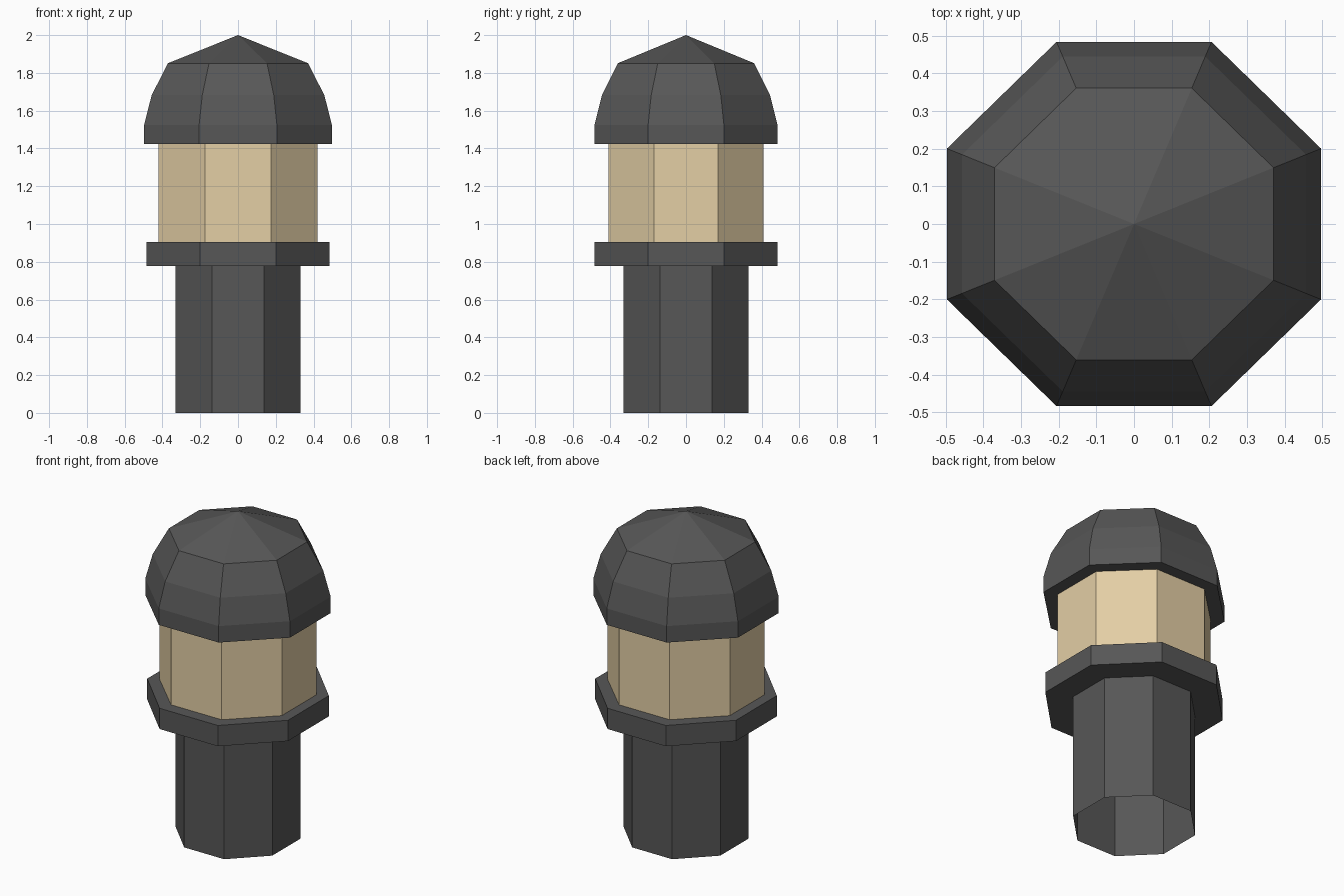
import bpy, bmesh, math

if "Cube" in bpy.data.objects:
    bpy.data.objects.remove(bpy.data.objects["Cube"])

SIDES = 8


def material(name, rgb):
    m = bpy.data.materials.new(name)
    m.diffuse_color = (*rgb, 1.0)
    m.use_nodes = True
    m.node_tree.nodes["Principled BSDF"].inputs["Base Color"].default_value = m.diffuse_color
    return m


dark = material("dark grey metal", (0.095, 0.095, 0.095))
cream = material("warm cream glass", (0.77, 0.62, 0.375))


def lathe(name, profile, mat, x_scale=1.0, cap_bottom=True, cap_top=True):
    """Stack octagonal rings; profile = (apothem, z), flat sides facing the axes."""
    bm = bmesh.new()
    rings = []
    for apothem, z in profile:
        if apothem == 0:
            rings.append([bm.verts.new((0, 0, z))])
            continue
        r = apothem / math.cos(math.pi / SIDES)
        angles = [(i + 0.5) * 2 * math.pi / SIDES for i in range(SIDES)]
        rings.append([bm.verts.new((r * math.cos(a) * x_scale, r * math.sin(a), z))
                      for a in angles])
    for low, high in zip(rings, rings[1:]):
        for i in range(SIDES):
            j = (i + 1) % SIDES
            if len(high) == 1:
                bm.faces.new((low[i], low[j], high[0]))
            else:
                bm.faces.new((low[i], low[j], high[j], high[i]))
    if cap_bottom:
        bm.faces.new(rings[0][::-1])
    if cap_top and len(rings[-1]) > 1:
        bm.faces.new(rings[-1])
    mesh = bpy.data.meshes.new(name)
    bm.to_mesh(mesh)
    bm.free()
    mesh.materials.append(mat)
    obj = bpy.data.objects.new(name, mesh)
    bpy.context.collection.objects.link(obj)
    return obj


# Hollow post, open at the bottom
lathe("post", [(0.332, 0), (0.332, 0.777)], dark, cap_bottom=False, cap_top=False)
# Collar under the lamp
lathe("collar", [(0.484, 0.777), (0.484, 0.906)], dark)
# Lamp glass
lathe("lamp_glass", [(0.409, 0.906), (0.409, 1.423)], cream, x_scale=1.027,
      cap_bottom=False, cap_top=False)
# Domed cap with a shallow pointed top
lathe("dome_cap", [(0.484, 1.423), (0.484, 1.525), (0.445, 1.682),
                   (0.361, 1.851), (0, 2.0)], dark, x_scale=1.027)
